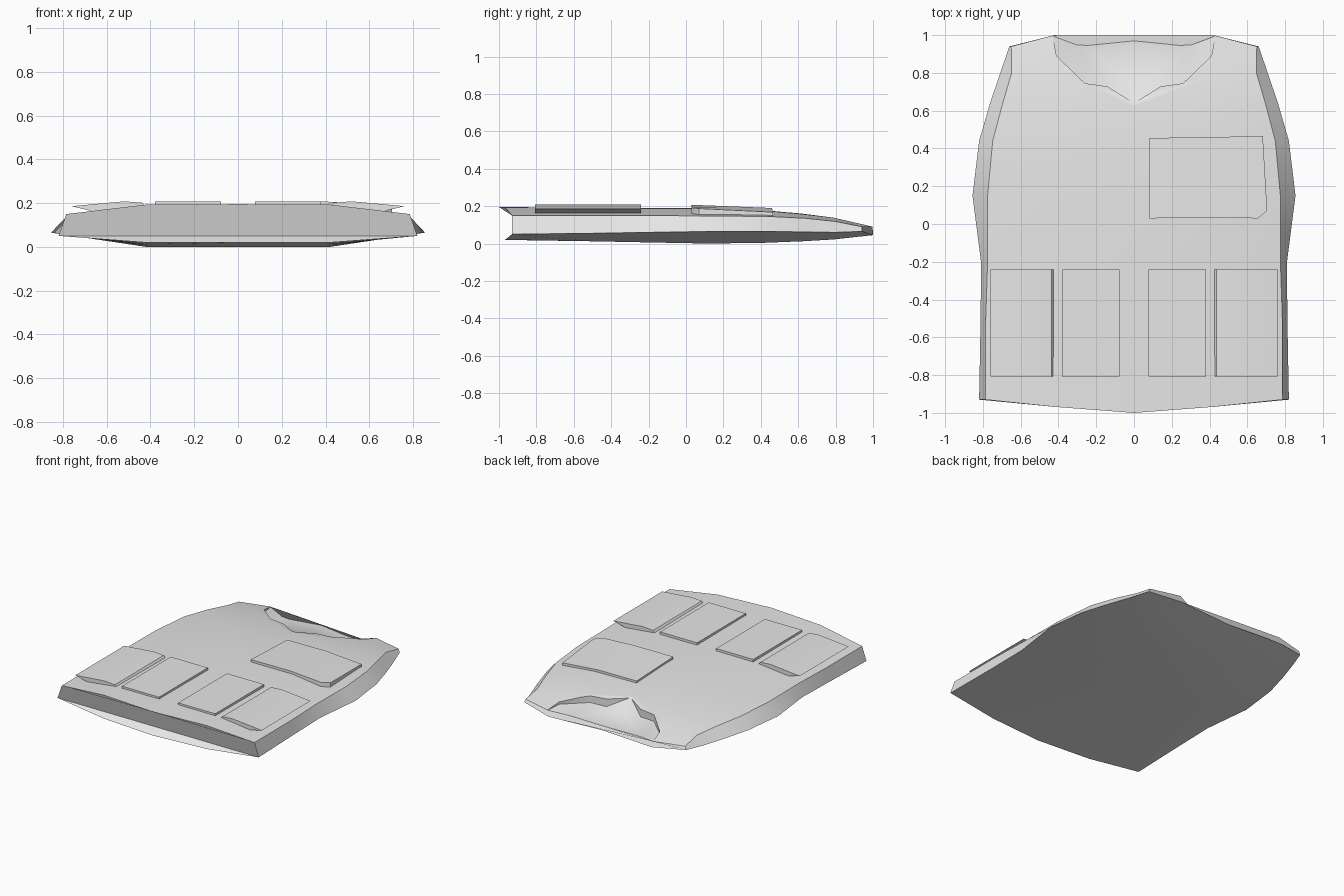
import bpy, bmesh, math

if "Cube" in bpy.data.objects:
    bpy.data.objects.remove(bpy.data.objects["Cube"])

mat = bpy.data.materials.new("light grey cloth")
mat.diffuse_color = (0.8, 0.8, 0.8, 1)
mat.use_nodes = True
mat.node_tree.nodes["Principled BSDF"].inputs["Base Color"].default_value = mat.diffuse_color


def make(name, verts, faces, angle=40, finish=True):
    bm = bmesh.new()
    vs = [bm.verts.new(v) for v in verts]
    for f in faces:
        bm.faces.new([vs[i] for i in f])
    bmesh.ops.recalc_face_normals(bm, faces=bm.faces)
    me = bpy.data.meshes.new(name)
    bm.to_mesh(me)
    bm.free()
    ob = bpy.data.objects.new(name, me)
    bpy.context.collection.objects.link(ob)
    me.materials.append(mat)
    if finish:
        smooth(ob, angle)
    return ob


def activate(ob):
    bpy.ops.object.select_all(action='DESELECT')
    ob.select_set(True)
    bpy.context.view_layer.objects.active = ob


def smooth(ob, angle):
    activate(ob)
    bpy.ops.object.shade_smooth_by_angle(angle=math.radians(angle))


def loft(rings):
    # closed rings joined in order, with both ends capped
    n = len(rings[0])
    verts = [p for r in rings for p in r]
    faces = [(k * n + i, k * n + (i + 1) % n, (k + 1) * n + (i + 1) % n, (k + 1) * n + i)
             for k in range(len(rings) - 1) for i in range(n)]
    faces += [tuple(range(n)), tuple(range(len(verts) - n, len(verts)))]
    return verts, faces


# Vest body: stations from hem to shoulders
# y centre, y panel, y edge, top edge x, side x, z top, z top edge, z side, z bottom
stations = [
    (-1.0, -0.968, -0.93, 0.785, 0.82, 0.195, 0.15, 0.05, 0.02),
    (-0.5, -0.5, -0.5, 0.785, 0.812, 0.192, 0.15, 0.055, 0.012),
    (-0.2, -0.2, -0.2, 0.775, 0.81, 0.19, 0.15, 0.06, 0.006),
    (0.12, 0.12, 0.15, 0.775, 0.855, 0.19, 0.147, 0.065, 0.0),
    (0.42, 0.42, 0.44, 0.748, 0.82, 0.178, 0.145, 0.065, 0.004),
    (0.62, 0.62, 0.64, 0.695, 0.762, 0.16, 0.135, 0.062, 0.012),
    (0.78, 0.79, 0.80, 0.648, 0.708, 0.14, 0.118, 0.06, 0.022),
    (0.97, 1.0, 0.94, 0.65, 0.66, 0.092, 0.09, 0.065, 0.045),
]
rings = []
for yc, yp, ye, xt, xs, zt, zte, zs, zb in stations:
    half = [(0.42, yp, zt - 0.002), (xt, ye, zte), (xs, ye, zs), (0.42, yp, zb)]
    rings.append([(0, yc, zt)] + half + [(0, yc, zb)]
                 + [(-x, y, z) for x, y, z in reversed(half)])
body = make("vest_body", *loft(rings), finish=False)

# Neck opening with a V notch, cut down to the inside of the back panel
right = [(0.44, 1.05, 0.083), (0.41, 0.89, 0.097), (0.26, 0.745, 0.095),
         (0.14, 0.728, 0.09)]
ring = right + [(0, 0.64, 0.162)] + [(-x, y, z) for x, y, z in reversed(right)]
inner = [(0, 0.715, 0.085), (0, 1.05, 0.075), (0.28, 0.93, 0.066), (-0.28, 0.93, 0.066)]
verts = ring + inner + [(x, y, 0.3) for x, y, z in ring]
c, b = 9, 10
faces = []
for p, d in (([0, 1, 2, 3], 11), ([8, 7, 6, 5], 12)):
    faces += [(p[0], p[1], d), (p[1], p[2], d), (p[2], p[3], d),
              (p[3], c, d), (c, b, d), (b, p[0], d), (p[3], 4, c)]
faces += [(i, i + 1, i + 14, i + 13) for i in range(8)]
faces += [(8, b, 0, 13, 21), tuple(range(13, 22))]
cutter = make("neck_cutter", verts, faces, finish=False)
cutter.hide_render = True
mod = body.modifiers.new("neck", 'BOOLEAN')
mod.operation = 'DIFFERENCE'
mod.solver = 'EXACT'
mod.object = cutter
activate(body)
bpy.ops.object.modifier_apply(modifier="neck")
bpy.data.objects.remove(cutter, do_unlink=True)
smooth(body, 40)

# Lower pockets: a flat inner one and a sloping outer one on each side
flat = [(0.078, 0.172), (0.078, 0.207), (0.38, 0.207), (0.38, 0.172)]
slope = [(0.412, 0.165), (0.418, 0.18), (0.438, 0.202), (0.52, 0.208),
         (0.76, 0.186), (0.67, 0.164)]
for side, s in (("right", 1), ("left", -1)):
    for kind, prof in (("inner", flat), ("outer", slope)):
        make(side + "_" + kind + "_pocket",
             *loft([[(s * x, y, z) for x, z in prof] for y in (-0.808, -0.24)]))

# Chest pocket with a clipped corner, following the chest slope
top = [(0.083, 0.03, 0.207), (0.4, 0.034, 0.207), (0.655, 0.03, 0.192), (0.705, 0.07, 0.187),
       (0.682, 0.465, 0.168), (0.4, 0.46, 0.19), (0.083, 0.455, 0.19)]
low = [(x, y, z - 0.032) for x, y, z in top]
verts = top + low
faces = [(0, 1, 5, 6), (1, 2, 3, 4, 5), (7, 8, 12, 13), (8, 9, 10, 11, 12)]
faces += [(i, (i + 1) % 7, (i + 1) % 7 + 7, i + 7) for i in range(7)]
make("chest_pocket", verts, faces)
